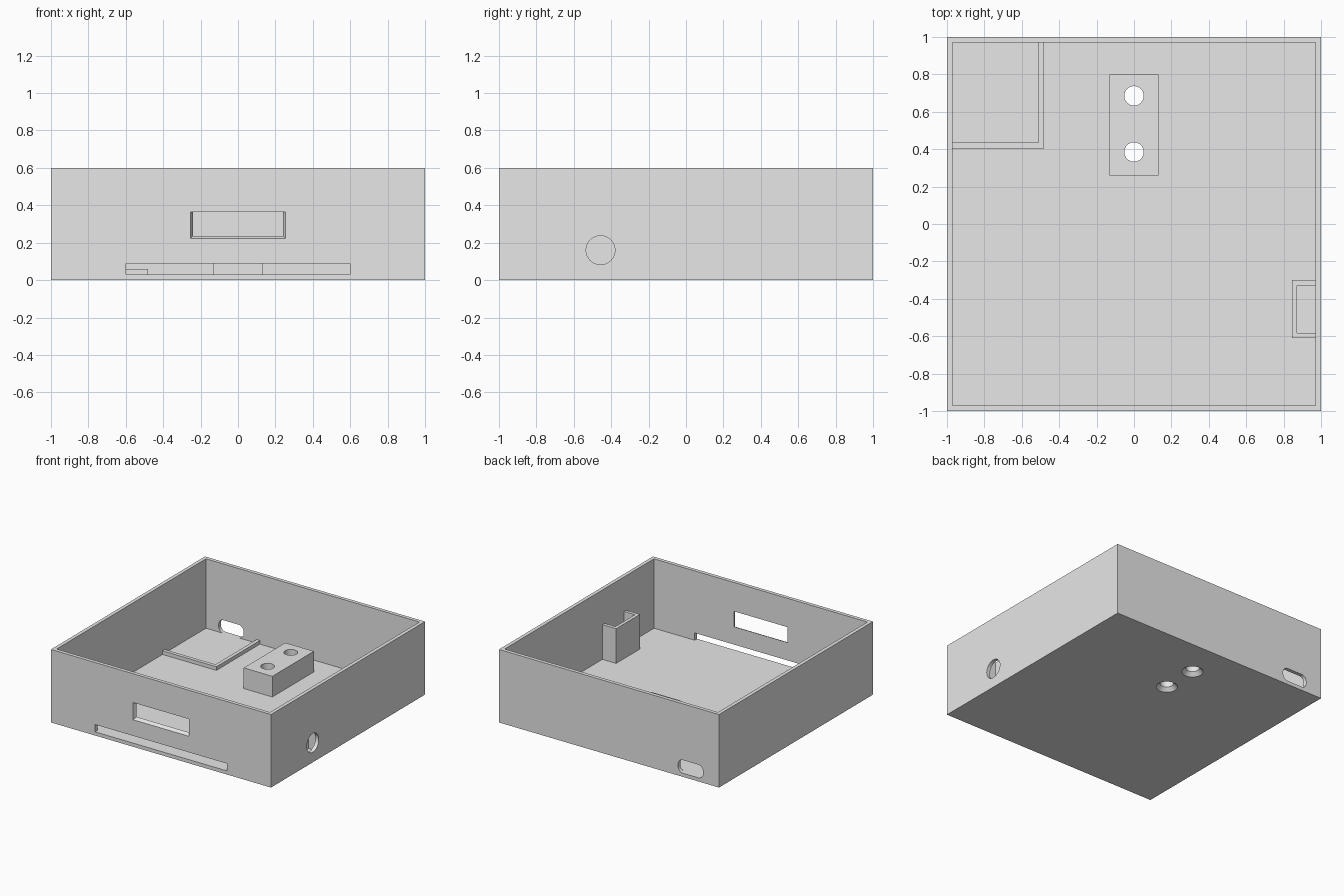
import bpy
import bmesh
from math import cos, sin, pi, radians

if "Cube" in bpy.data.objects:
    bpy.data.objects.remove(bpy.data.objects["Cube"], do_unlink=True)

GREY = (0.8, 0.8, 0.8, 1.0)
plastic = bpy.data.materials.new("light grey plastic")
plastic.use_nodes = True
plastic.diffuse_color = GREY
plastic.node_tree.nodes["Principled BSDF"].inputs["Base Color"].default_value = GREY

WALL = 0.03
HEIGHT = 0.6


def loft(name, *rings):
    """Closed solid through rings of 3D points, capped at both ends."""
    bm = bmesh.new()
    loops = [[bm.verts.new(p) for p in ring] for ring in rings]
    for a, b in zip(loops, loops[1:]):
        for i in range(len(a)):
            j = (i + 1) % len(a)
            bm.faces.new((a[i], a[j], b[j], b[i]))
    bm.faces.new(loops[0])
    bm.faces.new(loops[-1])
    bmesh.ops.recalc_face_normals(bm, faces=bm.faces)
    mesh = bpy.data.meshes.new(name)
    bm.to_mesh(mesh)
    bm.free()
    obj = bpy.data.objects.new(name, mesh)
    bpy.context.collection.objects.link(obj)
    mesh.materials.append(plastic)
    return obj


def prism(name, outline, z0, z1):
    return loft(name, *[[(x, y, z) for x, y in outline] for z in (z0, z1)])


def rect(x0, x1, y0, y1):
    return [(x0, y0), (x1, y0), (x1, y1), (x0, y1)]


def circle(cx, cy, r, n=48):
    return [(cx + r * cos(2 * pi * i / n), cy + r * sin(2 * pi * i / n)) for i in range(n)]


def rounded(x0, x1, y0, y1, r, n=8):
    points = []
    corners = [(x1 - r, y1 - r), (x0 + r, y1 - r), (x0 + r, y0 + r), (x1 - r, y0 + r)]
    for k, (cx, cy) in enumerate(corners):
        for i in range(n + 1):
            a = (k + i / n) * pi / 2
            points.append((cx + r * cos(a), cy + r * sin(a)))
    return points


def at_y(outline, y):
    return [(x, y, z) for x, z in outline]


def cut(target, cutters):
    bpy.context.view_layer.objects.active = target
    for cutter in cutters:
        mod = target.modifiers.new("cut", "BOOLEAN")
        mod.operation = "DIFFERENCE"
        mod.solver = "EXACT"
        mod.object = cutter
        bpy.ops.object.modifier_apply(modifier=mod.name)


# Open tray and the block standing on its floor
tray = prism("tray", rect(-1, 1, -1, 1), 0, HEIGHT)
inner = 1 - WALL
cavity = prism("cavity_cutter", rect(-inner, inner, -inner, inner), WALL, HEIGHT + 0.1)
block = prism("screw_block", rect(-0.13, 0.13, 0.26, 0.80), WALL - 0.01, 0.20)

# Countersunk screw holes through floor and block
screws = []
for y in (0.385, 0.685):
    profile = [(0.09, -0.01), (0.052, WALL), (0.052, 0.3)]
    screws.append(loft("screw_cutter", *[[(px, py, z) for px, py in circle(0, y, r)]
                                         for r, z in profile]))

# Front display window, tapered on the sides and bottom
window = loft("window_cutter",
              at_y(rect(-0.255, 0.255, 0.222, 0.363), -1.0),
              at_y(rect(-0.242, 0.242, 0.237, 0.363), -inner))
for v in window.data.vertices:  # extend the taper past both wall faces
    sx = 1 if v.co.x > 0 else -1
    outward = 1 if v.co.y < -0.99 else -1
    v.co.x += sx * outward * 0.0045
    if v.co.z < 0.3:
        v.co.z -= outward * 0.005
    v.co.y -= outward * 0.01

# Front slot, rear port and round side jack
slot = loft("slot_cutter", *[at_y(rect(-0.6, 0.6, WALL, 0.09), y) for y in (-1.05, -0.96)])
port = loft("port_cutter", *[at_y(rounded(-0.855, -0.628, WALL, 0.138, 0.045), y)
                             for y in (0.96, 1.05)])
jack = loft("jack_cutter", *[[(x, y, z) for y, z in circle(-0.457, 0.16, 0.077)]
                             for x in (0.96, 1.05)])

cut(tray, [cavity, window, slot, port, jack] + screws)
cut(block, screws)
for cutter in [cavity, window, slot, port, jack] + screws:
    bpy.data.objects.remove(cutter, do_unlink=True)

# Low L-shaped lip around the rear board corner
lip = prism("board_lip", [(-0.98, 0.405), (-0.48, 0.405), (-0.48, 0.98), (-0.51, 0.98),
                          (-0.51, 0.435), (-0.98, 0.435)], WALL - 0.005, 0.06)

# Tall U-shaped holder behind the jack hole
holder = prism("jack_holder", [(0.98, -0.61), (0.845, -0.61), (0.845, -0.30), (0.98, -0.30),
                               (0.98, -0.328), (0.872, -0.328), (0.872, -0.583),
                               (0.98, -0.583)], WALL - 0.005, 0.315)

# Smooth round holes, sharp edges elsewhere
bpy.ops.object.select_all(action="DESELECT")
for obj in (tray, block, lip, holder):
    obj.select_set(True)
bpy.context.view_layer.objects.active = tray
bpy.ops.object.shade_smooth_by_angle(angle=radians(30))
